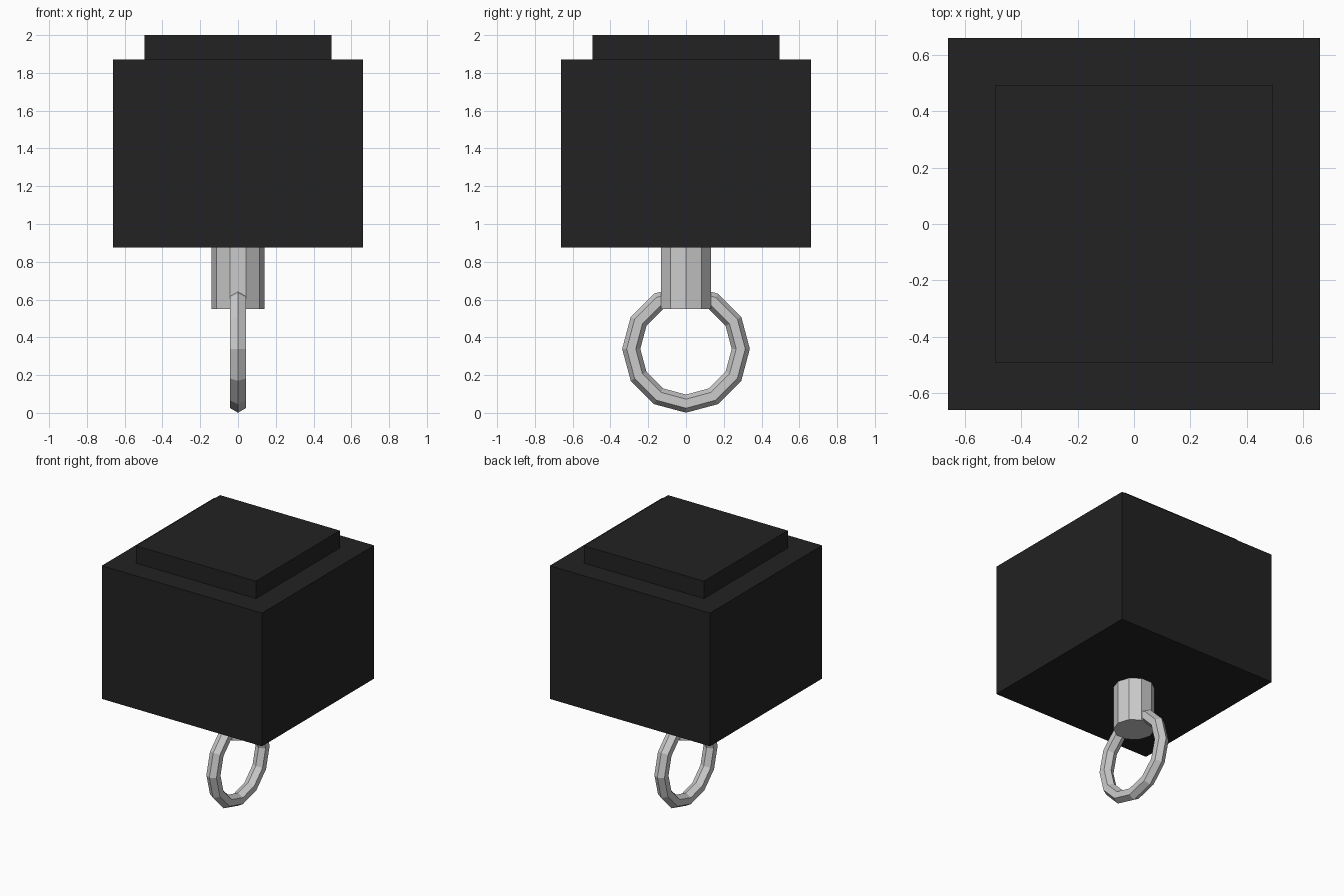
import bpy, bmesh
from math import cos, sin, pi

if "Cube" in bpy.data.objects:
    bpy.data.objects.remove(bpy.data.objects["Cube"])

black = bpy.data.materials.new("black")
black.diffuse_color = (0.016, 0.016, 0.017, 1)
black.use_nodes = True
black.node_tree.nodes["Principled BSDF"].inputs["Base Color"].default_value = black.diffuse_color


def box(name, half, z0, z1):
    bpy.ops.mesh.primitive_cube_add(size=1, location=(0, 0, (z0 + z1) / 2))
    ob = bpy.context.object
    ob.name = name
    ob.scale = (half * 2, half * 2, z1 - z0)
    bpy.ops.object.transform_apply(location=False, rotation=False, scale=True)
    ob.data.materials.append(black)


# Square key cap body and raised top plate
box("cap_body", 0.662, 0.875, 1.87)
box("top_plate", 0.495, 1.87, 2.0)


# Ten-sided stem with a corner on the x axis
bm = bmesh.new()
lower = [bm.verts.new((0.14 * cos(2 * pi * i / 10), 0.14 * sin(2 * pi * i / 10), 0.55))
         for i in range(10)]
base = bm.faces.new(lower)
ext = bmesh.ops.extrude_face_region(bm, geom=[base], use_keep_orig=True)
top = [e for e in ext["geom"] if isinstance(e, bmesh.types.BMVert)]
bmesh.ops.translate(bm, verts=top, vec=(0, 0, 0.325))
bmesh.ops.recalc_face_normals(bm, faces=bm.faces)
mesh = bpy.data.meshes.new("stem")
bm.to_mesh(mesh)
bm.free()
bpy.context.collection.objects.link(bpy.data.objects.new("stem", mesh))

# Twelve-segment ring with a hexagonal section, standing in the y-z plane
bpy.ops.mesh.primitive_torus_add(major_segments=12, minor_segments=6,
                                 major_radius=0.29, minor_radius=0.048,
                                 location=(0, 0, 0.339), rotation=(0, pi / 2, 0))
bpy.context.object.name = "ring"
